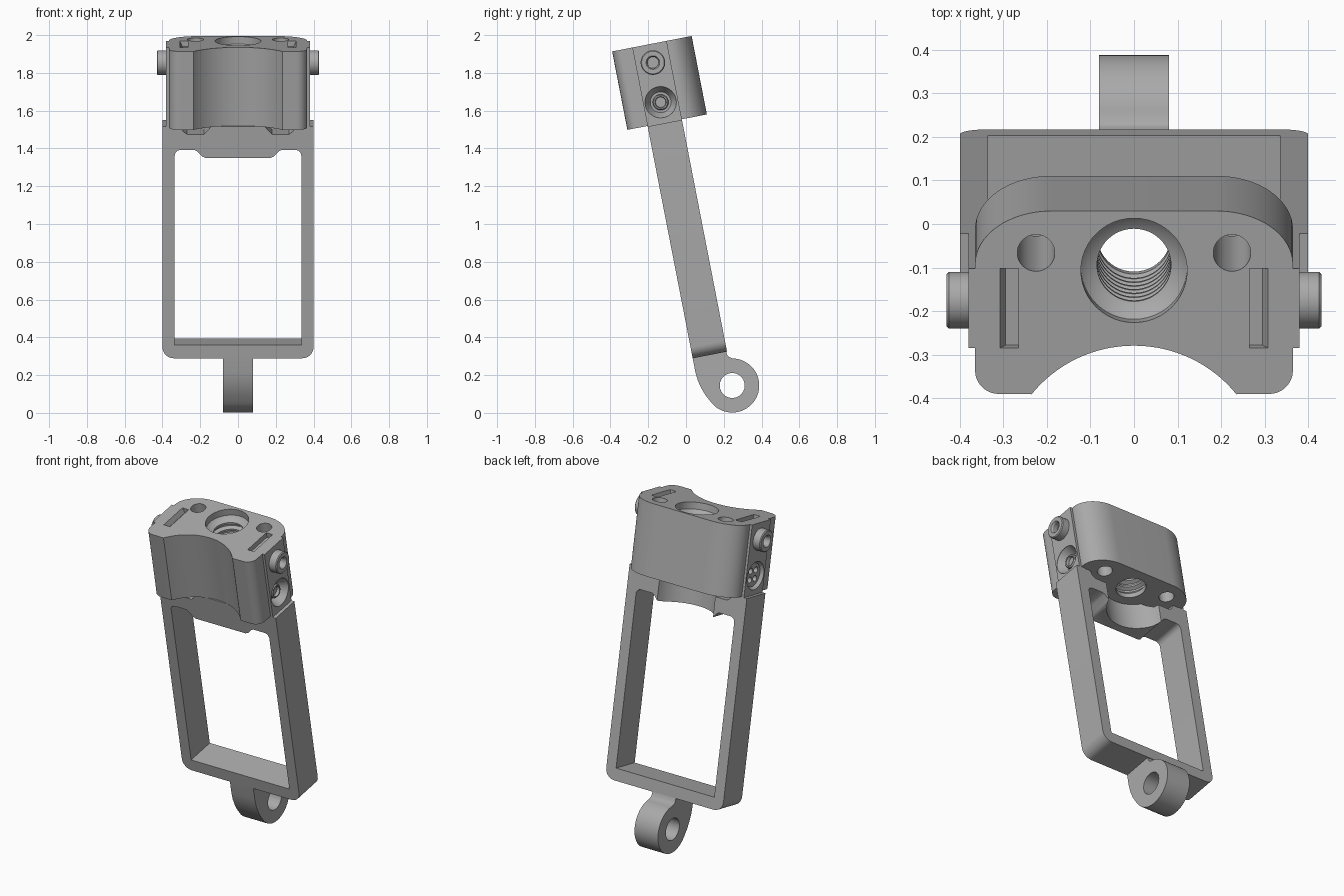
import bpy, bmesh
from math import sin, cos, pi, radians
from mathutils import Matrix, Vector

if "Cube" in bpy.data.objects:
    bpy.data.objects.remove(bpy.data.objects["Cube"])

steel = bpy.data.materials.new("grey_metal")
steel.use_nodes = True
GREY = (0.4, 0.4, 0.4, 1)
steel.diffuse_color = GREY
steel.node_tree.nodes["Principled BSDF"].inputs["Base Color"].default_value = GREY

parts = []
# Everything is built upright, then leaned back: x across, y depth, z height
LEAN = Matrix.Rotation(radians(11), 4, "X")
FRONT, BACK = 0.09, 0.275          # depth of the frame
BOTTOM, TOP = 1.53, 1.953          # height of the head block
BORE_Y, SIDE_Y = 0.271, 0.182


def arc(cx, cy, rx, ry, a0, a1, n=12):
    angles = [radians(a0 + (a1 - a0) * i / n) for i in range(n + 1)]
    return [(cx + rx * cos(a), cy + ry * sin(a)) for a in angles]


def mirror(half):
    return half + [(-x, y) for x, y in reversed(half) if x > 1e-4]


def finish(name, bm):
    bmesh.ops.recalc_face_normals(bm, faces=bm.faces)
    mesh = bpy.data.meshes.new(name)
    bm.to_mesh(mesh)
    bm.free()
    mesh.materials.append(steel)
    obj = bpy.data.objects.new(name, mesh)
    bpy.context.scene.collection.objects.link(obj)
    parts.append(obj)
    return obj


def prism(name, pts, axis, lo, hi):
    """Extrude a flat outline along one axis."""
    place = {"x": lambda a, b, t: (t, a, b),
             "y": lambda a, b, t: (a, t, b),
             "z": lambda a, b, t: (a, b, t)}[axis]
    bm = bmesh.new()
    face = bm.faces.new([bm.verts.new(place(a, b, lo)) for a, b in pts])
    out = bmesh.ops.extrude_face_region(bm, geom=[face])["geom"]
    shift = Vector(place(0, 0, hi - lo))
    bmesh.ops.translate(bm, vec=shift, verts=[v for v in out if isinstance(v, bmesh.types.BMVert)])
    return finish(name, bm)


def lathe(name, profile, axis, a, b, side=1, n=40):
    """Revolve (radius, position) pairs about an axis through (a, b)."""
    bm = bmesh.new()
    rings = []
    for r, t in profile:
        ring = []
        for i in range(n):
            p, q = a + r * cos(2 * pi * i / n), b + r * sin(2 * pi * i / n)
            ring.append(bm.verts.new((side * t, p, q) if axis == "x" else (p, q, t)))
        rings.append(ring)
    for low, high in zip(rings, rings[1:]):
        for i in range(n):
            j = (i + 1) % n
            bm.faces.new((low[i], low[j], high[j], high[i]))
    bm.faces.new(rings[0])
    bm.faces.new(rings[-1])
    return finish(name, bm)


def cut(targets, cutter):
    for obj in targets:
        mod = obj.modifiers.new("cut", "BOOLEAN")
        mod.operation, mod.solver, mod.object = "DIFFERENCE", "EXACT", cutter
        bpy.context.view_layer.update()
        graph = bpy.context.evaluated_depsgraph_get()
        mesh = bpy.data.meshes.new_from_object(obj.evaluated_get(graph))
        obj.modifiers.clear()
        obj.data = mesh
    parts.remove(cutter)
    bpy.data.objects.remove(cutter)


# Head block with concave front and rounded back
half = arc(0, -0.205, 0.30, 0.30, 90, 38.4, 16)
half += arc(0.31, 0.037, 0.055, 0.055, -90, 0, 8)
half += arc(0.19, 0.285, 0.175, 0.125, 0, 90, 16)
block = prism("head_block", mirror(half), "z", BOTTOM, TOP)

# Threaded centre bore with a wide mouth
thread = [(0.122, TOP + 0.02), (0.122, TOP - 0.04), (0.108, TOP - 0.055)]
PITCH = 0.045
for i in range(7):
    z = TOP - 0.065 - i * PITCH
    thread += [(0.085, z), (0.085, z - 0.012), (0.105, z - 0.022), (0.105, z - 0.034)]
thread += [(0.085, BOTTOM + 0.03), (0.085, BOTTOM - 0.02)]
cut([block], lathe("bore_cutter", thread, "z", 0, BORE_Y, n=48))

# Pin holes through the block
for s in (1, -1):
    pin = [(0.043, TOP + 0.02), (0.043, BOTTOM - 0.02)]
    cut([block], lathe("pin_cutter", pin, "z", s * 0.225, 0.312))

# Frame outline, with notches beside the raised middle of its top bar
half = [(0, 0.277)] + arc(0.34, 0.337, 0.06, 0.06, -90, 0, 8)
half += [(0.40, 1.527), (0.30, 1.527), (0.29, 1.50), (0.27, 1.485),
         (0.18, 1.485), (0.14, 1.528), (0, 1.528)]
frame = prism("frame", mirror(half), "y", FRONT, BACK)
half = [(0, 0.349), (0.335, 0.349)] + arc(0.305, 1.37, 0.03, 0.03, 0, 90, 6)
half += [(0.23, 1.40), (0.215, 1.393), (0.19, 1.365), (0.17, 1.357), (0, 1.357)]
cut([frame], prism("opening_cutter", mirror(half), "y", FRONT - 0.1, BACK + 0.1))
relief = [(0.2, 1.3), (0.2, 1.6)]
cut([frame], lathe("relief_cutter", relief, "z", 0, 0.335, n=64))

# Side arms hooked over the block, with their screws
for s, label in ((1, "left"), (-1, "right")):
    pocket = [(s * x, z) for x, z in ((0.265, 1.96), (0.265, 1.922), (0.42, 1.922), (0.42, 1.96))]
    cut([block], prism("pocket_cutter", pocket, "y", FRONT, BACK))
    hook = [(0.34, 1.50), (0.38, 1.50), (0.38, TOP), (0.308, TOP), (0.295, 1.923), (0.34, 1.923)]
    arm = prism(label + "_arm", [(s * x, z) for x, z in hook], "y", FRONT, BACK)

    cone = [(0.083, 0.40), (0.083, 0.375), (0.055, 0.325)]
    cut([arm, block], lathe("recess_cutter", cone, "x", SIDE_Y, 1.64, s))
    if s > 0:
        stud = [(0.042, 0.31), (0.042, 0.352), (0.037, 0.357), (0.03, 0.357), (0.027, 0.34)]
        lathe("left_recessed_screw", stud, "x", SIDE_Y, 1.64, s)
    else:
        plug = lathe("right_recessed_plug", [(0.07, 0.31), (0.07, 0.362)], "x", SIDE_Y, 1.64, s)
        for i in range(4):
            a = pi / 4 + i * pi / 2
            cut([plug], lathe("plug_cutter", [(0.018, 0.34), (0.018, 0.38)], "x",
                              SIDE_Y + 0.036 * cos(a), 1.64 + 0.036 * sin(a), s, 16))

    knob = [(0.065, 0.35), (0.065, 0.425), (0.06, 0.43), (0.036, 0.43), (0.03, 0.42), (0.03, 0.39)]
    lathe(label + "_side_screw", knob, "x", SIDE_Y, 1.854, s)

# Mounting eye under the frame
EYE_Y, EYE_Z = 0.268, 0.0956
outline = [(FRONT, 0.30), (FRONT, 0.20), (0.094, 0.155), (0.105, 0.11), (0.12, 0.07)]
outline += arc(EYE_Y, EYE_Z, 0.143, 0.143, 205, 438, 40)
outline += [(0.279, 0.248), (0.272, 0.262), (0.27, 0.30)]
eye = prism("mounting_eye", outline, "x", -0.08, 0.08)
cut([eye], lathe("eye_cutter", [(0.066, -0.2), (0.066, 0.2)], "x", EYE_Y, EYE_Z))

# Lean the assembly and smooth the curved walls
for obj in parts:
    obj.data.transform(LEAN)
    obj.data.shade_smooth()
    obj.data.set_sharp_from_angle(angle=radians(28))
